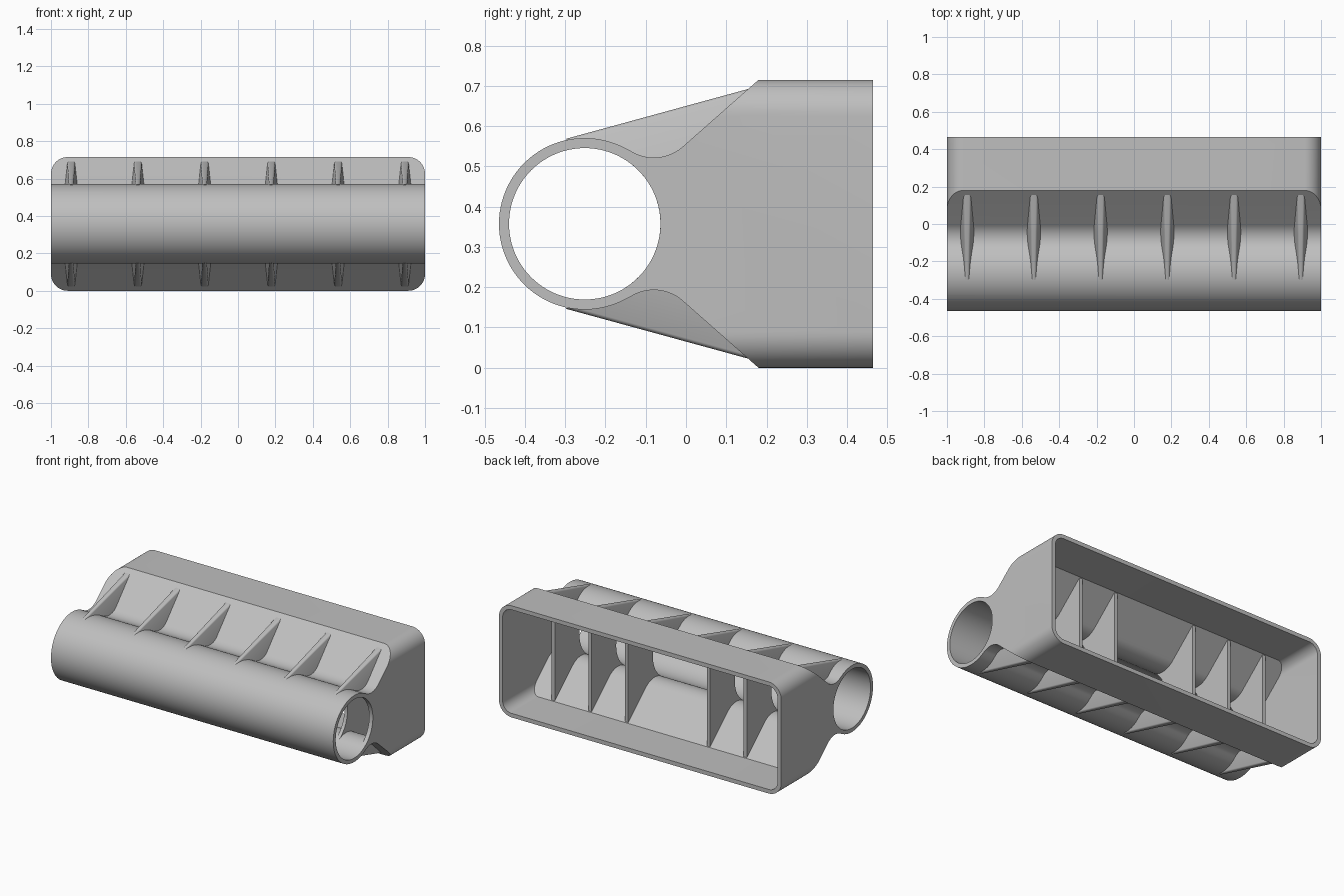
import bpy, bmesh
from math import sin, cos, radians, pi

if "Cube" in bpy.data.objects:
    bpy.data.objects.remove(bpy.data.objects["Cube"], do_unlink=True)

TUBE_Y, MID_Z, TUBE_R = -0.2515, 0.3575, 0.213   # tube axis and radius
FIL_Y, FIL_Z, FIL_R = -0.08, 0.631, 0.109        # blend between tube and box
JOIN, SLOPE = 58.0, 41.4                         # blend start angle, flare angle
BACK_Y, TOP, WALL = 0.4645, 0.715, 0.026

grey = bpy.data.materials.new("plain_grey")
grey.use_nodes = True
grey.diffuse_color = (0.52, 0.52, 0.52, 1)
grey.node_tree.nodes["Principled BSDF"].inputs["Base Color"].default_value = (0.52, 0.52, 0.52, 1)


def arc(cx, cy, r, start, end, n):
    return [(cx + r * cos(radians(start + (end - start) * i / n)),
             cy + r * sin(radians(start + (end - start) * i / n))) for i in range(n + 1)]


def flip(points):
    """Mirror a y-z path about the middle height, reversing its order."""
    return [(y, 2 * MID_Z - z) for y, z in reversed(points)]


def flare(t):
    """Upper path from the tube to the box corner, offset inward by t."""
    return (arc(FIL_Y, FIL_Z, FIL_R + t, 180 + JOIN, 270 + SLOPE, 20)
            + [(0.18 + 0.378 * t, TOP - t)])


def side_profile(t, back):
    upper = flare(t) + [(back, TOP - t)]
    tube = arc(TUBE_Y, MID_Z, TUBE_R - t, 360 - JOIN, JOIN, 64)
    return upper + flip(upper) + tube[1:-1]


def rounded_rect(half, t, r):
    pts = []
    for k, (sx, top) in enumerate([(1, 1), (-1, 1), (-1, 0), (1, 0)]):
        z = TOP - t - r if top else t + r
        pts += arc(sx * (half - r), z, r, 90 * k, 90 * k + 90, 12)
    return pts


def prism(name, pts, axis, lo, hi):
    """Extrude a closed outline along x (y-z points) or y (x-z points)."""
    bm = bmesh.new()
    place = (lambda p, d: (d, p[0], p[1])) if axis == "x" else (lambda p, d: (p[0], d, p[1]))
    a = [bm.verts.new(place(p, lo)) for p in pts]
    b = [bm.verts.new(place(p, hi)) for p in pts]
    bm.faces.new(a)
    bm.faces.new(b)
    for i in range(len(pts)):
        j = (i + 1) % len(pts)
        bm.faces.new((a[i], a[j], b[j], b[i]))
    return finish(name, bm)


def finish(name, bm):
    bmesh.ops.recalc_face_normals(bm, faces=bm.faces)
    mesh = bpy.data.meshes.new(name)
    bm.to_mesh(mesh)
    bm.free()
    mesh.materials.append(grey)
    ob = bpy.data.objects.new(name, mesh)
    bpy.context.collection.objects.link(ob)
    return ob


def select(ob):
    bpy.ops.object.select_all(action="DESELECT")
    ob.select_set(True)
    bpy.context.view_layer.objects.active = ob


def combine(ob, tool, operation):
    select(ob)
    mod = ob.modifiers.new("cut", "BOOLEAN")
    mod.operation, mod.solver, mod.object = operation, "EXACT", tool
    bpy.ops.object.modifier_apply(modifier=mod.name)
    bpy.data.objects.remove(tool, do_unlink=True)


def smooth(ob):
    select(ob)
    bpy.ops.object.shade_smooth_by_angle(angle=radians(30))


# Hollow housing: tube blended into an open-backed rounded box
housing = prism("housing", side_profile(0, BACK_Y), "x", -1, 1)
combine(housing, prism("outer_round", rounded_rect(1.0, 0, 0.09), "y", -0.6, 0.6), "INTERSECT")
cavity = prism("cavity", side_profile(WALL, BACK_Y + 0.1), "x", -1.1, 1.1)
inner = rounded_rect(1 - WALL, WALL - 0.0005, 0.064)
combine(cavity, prism("inner_round", inner, "y", -0.7, 0.7), "INTERSECT")
combine(housing, cavity, "DIFFERENCE")
bore = arc(TUBE_Y, MID_Z, TUBE_R - WALL + 0.001, 0, 360, 96)[:-1]
combine(housing, prism("bore", bore, "x", -1.2, 1.2), "DIFFERENCE")
smooth(housing)

# Inner ribs: thin plates between the bore and the box opening
edge = flare(WALL - 0.01)
rib_outline = edge + flip(edge) + arc(TUBE_Y, MID_Z, TUBE_R - WALL + 0.001, -JOIN, JOIN, 24)
for i, x in enumerate((-0.81, -0.55, -0.29, 0.29, 0.55, 0.81)):
    smooth(prism(f"inner_rib_{i + 1}", rib_outline, "x", x - 0.011, x + 0.011))

# Outer gussets: drafted triangles with a rounded ridge, above and below
GUSSET = [(-0.30, 0.568, 0.010), (0.157, 0.693, 0.019), (-0.06, 0.50, 0.040)]
for side in ("upper", "lower"):
    for i in range(6):
        x = -0.892 + i * 0.3568
        bm = bmesh.new()
        rows = []
        for s in (-1, 1):
            rows.append([bm.verts.new((x + s * w, y, z if side == "upper" else 2 * MID_Z - z))
                         for y, z, w in GUSSET])
        a, b = rows
        bm.faces.new(a)
        bm.faces.new(b)
        for k in range(3):
            j = (k + 1) % 3
            bm.faces.new((a[k], a[j], b[j], b[k]))
        ridge = [bm.edges.get((r[0], r[1])) for r in rows]
        bmesh.ops.bevel(bm, geom=ridge, offset=0.009, segments=4, profile=0.5, affect="EDGES")
        smooth(finish(f"{side}_gusset_{i + 1}", bm))
